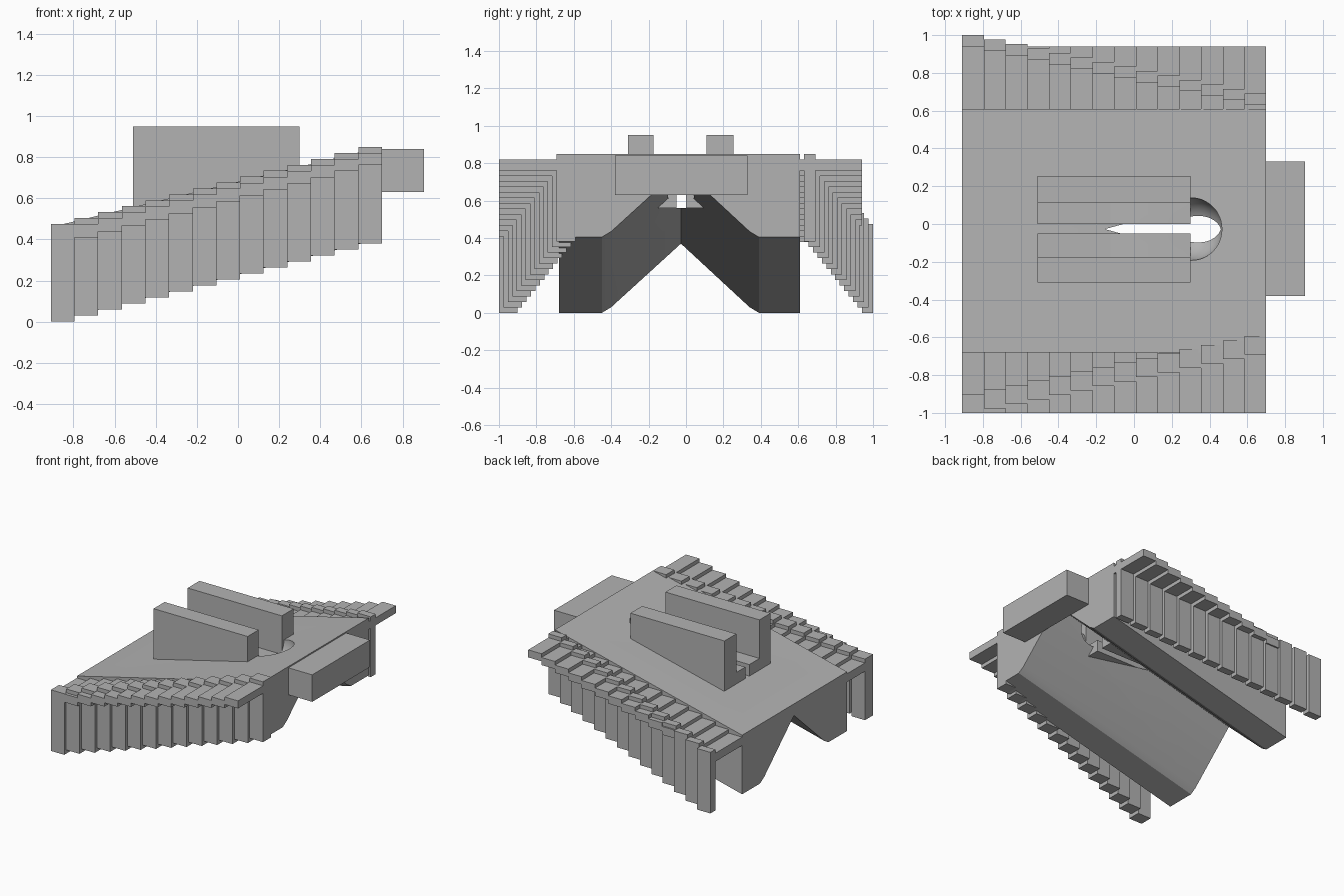
import bpy
import bmesh
from mathutils import Vector

if "Cube" in bpy.data.objects:
    bpy.data.objects.remove(bpy.data.objects["Cube"], do_unlink=True)

grey = bpy.data.materials.new("plain grey")
grey.use_nodes = True
colour = (0.45, 0.45, 0.45, 1)
grey.diffuse_color = colour
grey.node_tree.nodes["Principled BSDF"].inputs["Base Color"].default_value = colour

X0, X1 = -0.91, 0.70
MID = -0.027          # centre line of the channel


def finish(name, bm):
    bmesh.ops.recalc_face_normals(bm, faces=bm.faces)
    mesh = bpy.data.meshes.new(name)
    bm.to_mesh(mesh)
    bm.free()
    mesh.materials.append(grey)
    ob = bpy.data.objects.new(name, mesh)
    bpy.context.collection.objects.link(ob)
    return ob


def prism(name, start, end, xa, xb):
    """Join a (y, z) outline at xa to a matching one at xb."""
    bm = bmesh.new()
    a = [bm.verts.new((xa, y, z)) for y, z in start]
    b = [bm.verts.new((xb, y, z)) for y, z in end]
    bm.faces.new(a)
    bm.faces.new(b)
    for i in range(len(a)):
        j = (i + 1) % len(a)
        bm.faces.new((a[i], a[j], b[j], b[i]))
    return finish(name, bm)


def box(name, x, y, z):
    outline = [(y[0], z[0]), (y[1], z[0]), (y[1], z[1]), (y[0], z[1])]
    return prism(name, outline, outline, x[0], x[1])


# Sloping body with two legs and a V-shaped channel underneath
low = [(-0.68, 0), (-0.45, 0), (-0.40, 0.03), (MID, 0.37),
       (0.34, 0.03), (0.39, 0), (0.61, 0), (0.61, 0.46), (-0.68, 0.46)]
high = [(y, z + (0.39 if z > 0.4 else 0.405)) for y, z in low]
body = prism("sloping_body", low, high, X0, X1)

# Cutters: wide groove, narrow slit and a rounded bowl at the end
cutters = [
    box("groove_cutter", (-0.51, 0.30), (-0.175, 0.11), (0.65, 1.2)),
    box("slit_cutter", (-0.51, 0.30), (-0.05, 0), (0.56, 1.2)),
]
bm = bmesh.new()
bmesh.ops.create_uvsphere(bm, u_segments=48, v_segments=24, radius=0.166)
bmesh.ops.translate(bm, verts=bm.verts, vec=Vector((0.302, MID, 0.765)))
cutters.append(finish("bowl_cutter", bm))
for cutter in cutters:
    cutter.hide_render = True
    mod = body.modifiers.new(cutter.name, 'BOOLEAN')
    mod.operation = 'DIFFERENCE'
    mod.solver = 'EXACT'
    mod.object = cutter
bpy.context.view_layer.update()
evaluated = body.evaluated_get(bpy.context.evaluated_depsgraph_get())
cut_mesh = bpy.data.meshes.new_from_object(evaluated)
body.modifiers.clear()
body.data = cut_mesh
for cutter in cutters:
    bpy.data.objects.remove(cutter, do_unlink=True)

# Smooth the bowl only, keeping the other edges sharp
bpy.ops.object.select_all(action='DESELECT')
body.select_set(True)
bpy.context.view_layer.objects.active = body
bpy.ops.object.shade_smooth_by_angle(angle=0.35)

# Pair of L-shaped rails facing each other
for name, outer, step, inner in (("right_rail", -0.31, -0.175, -0.05),
                                 ("left_rail", 0.255, 0.11, 0)):
    outline = [(outer, 0.56), (inner, 0.56), (inner, 0.65),
               (step, 0.65), (step, 0.95), (outer, 0.95)]
    prism(name, outline, outline, -0.51, 0.30)

# Block on the high end
box("end_block", (X1, 0.905), (-0.38, 0.33), (0.63, 0.84))

# Stepped fins: flat strips with hanging walls that move inwards uphill
COUNT = 14
width = (X1 - X0) / COUNT
for i in range(COUNT):
    x = (X0 + i * width, X0 + (i + 1) * width)
    rise = 0.0293 * i
    shift = 0.0237 * i
    top = 0.475 + 0.0288 * i
    strip = (0.38 + rise, top - 0.03)
    box(f"front_strip_{i}", x, (-1, -0.67), strip)
    box(f"back_strip_{i}", x, (0.605, 0.94), strip)
    box(f"front_wall_{i}", x, (-1 + shift, -0.90 + shift), (rise, top))
    box(f"back_wall_{i}", x, (0.94 - shift, 1 - shift), (rise, top))
